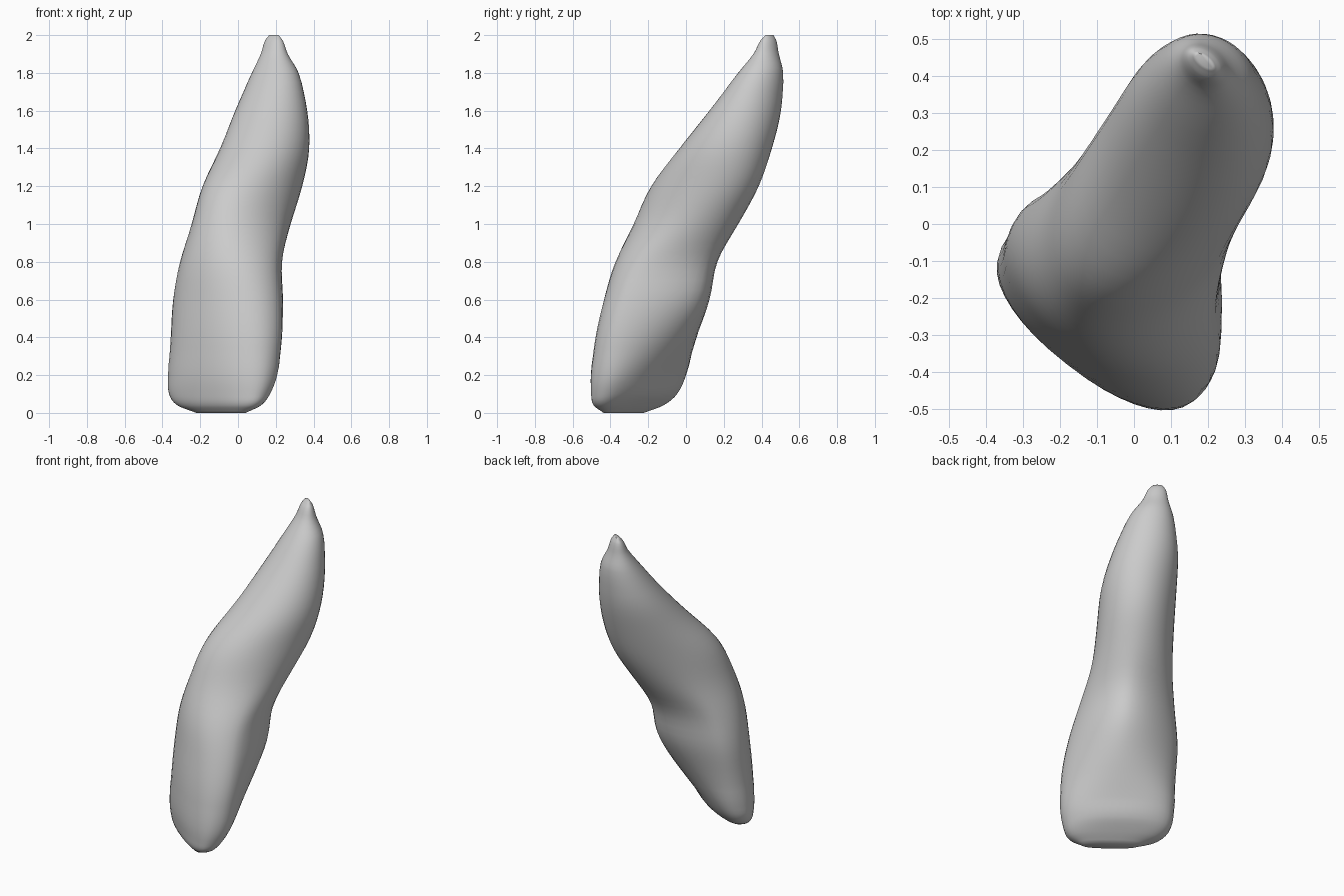
import bpy, bmesh, math

if "Cube" in bpy.data.objects:
    bpy.data.objects.remove(bpy.data.objects["Cube"])

# Cross-sections: z, centre x, centre y, half width, half depth,
#                 front squareness, back squareness, extra bulge of the back
SECTIONS = [
    (0.00, -0.09, -0.330, 0.16, 0.035, 2.6, 2.6, 0.00),
    (0.04, -0.10, -0.305, 0.265, 0.085, 2.5, 2.6, 0.00),
    (0.10, -0.098, -0.275, 0.315, 0.125, 2.4, 2.4, 0.01),
    (0.20, -0.080, -0.250, 0.335, 0.165, 2.3, 2.2, 0.00),
    (0.40, -0.056, -0.210, 0.34, 0.205, 2.2, 1.8, 0.05),
    (0.60, -0.047, -0.160, 0.328, 0.228, 2.15, 1.65, 0.09),
    (0.80, -0.032, -0.108, 0.288, 0.250, 2.1, 1.65, 0.055),
    (1.00, 0.018, 0.000, 0.242, 0.300, 2.0, 1.9, 0.01),
    (1.20, 0.076, 0.100, 0.23, 0.32, 2.0, 2.0, 0.00),
    (1.40, 0.142, 0.210, 0.225, 0.26, 2.0, 2.0, 0.00),
    (1.60, 0.176, 0.314, 0.195, 0.19, 2.0, 2.0, 0.00),
    (1.80, 0.197, 0.395, 0.13, 0.112, 2.0, 2.0, 0.00),
    (1.90, 0.192, 0.424, 0.078, 0.060, 2.0, 2.0, 0.00),
    (1.97, 0.190, 0.436, 0.054, 0.034, 2.0, 2.0, 0.00),
    (2.00, 0.190, 0.442, 0.03, 0.012, 2.0, 2.0, 0.00),
]
TURN = math.radians(38)      # the tooth is turned about z
SIDES, STEPS = 40, 4
C, S = math.cos(TURN), math.sin(TURN)


def blend(i, t):
    """Smooth curve through the sections (slopes taken over z)."""
    n = len(SECTIONS)
    p, q = SECTIONS[i], SECTIONS[i + 1]
    before, after = SECTIONS[max(i - 1, 0)], SECTIONS[min(i + 2, n - 1)]
    dz = q[0] - p[0]
    row = [p[0] + dz * t]
    for k in range(1, len(p)):
        m0 = (q[k] - before[k]) / (q[0] - before[0]) * dz
        m1 = (after[k] - p[k]) / (after[0] - p[0]) * dz
        row.append((2*t**3 - 3*t**2 + 1) * p[k] + (t**3 - 2*t**2 + t) * m0
                   + (3*t**2 - 2*t**3) * q[k] + (t**3 - t**2) * m1)
    return row


def signed_power(v, e):
    return math.copysign(abs(v) ** e, v)


def ring(bm, row):
    z, cx, cy, a, b, front, back, bulge = row
    verts = []
    for k in range(SIDES):
        ang = 2 * math.pi * k / SIDES
        p = back if math.sin(ang) > 0 else front
        u = signed_power(math.cos(ang), 2 / p)
        v = signed_power(math.sin(ang), 2 / p)
        depth = b * v
        if v > 0:            # swelling on the back of the crown
            depth += bulge * max(0, 1 - u * u) ** 1.5
        verts.append(bm.verts.new((cx + a*u*C + depth*S, cy - a*u*S + depth*C, z)))
    return verts


# Crown and root in one skin
bm = bmesh.new()
rows = [blend(i, j / STEPS) for i in range(len(SECTIONS) - 1) for j in range(STEPS)]
rows.append(list(SECTIONS[-1]))
rings = [ring(bm, r) for r in rows]
for lo, hi in zip(rings, rings[1:]):
    for k in range(SIDES):
        n = (k + 1) % SIDES
        bm.faces.new((lo[k], lo[n], hi[n], hi[k]))
bm.faces.new(rings[0][::-1])
bm.faces.new(rings[-1])

# Even out the section-to-section waviness a little
middle = [v for v in bm.verts if 0.25 < v.co.z < 1.75]
for _ in range(4):
    bmesh.ops.smooth_vert(bm, verts=middle, factor=0.4, use_axis_x=True,
                          use_axis_y=True, use_axis_z=False)
bmesh.ops.recalc_face_normals(bm, faces=bm.faces)

mesh = bpy.data.meshes.new("tooth")
bm.to_mesh(mesh)
bm.free()
tooth = bpy.data.objects.new("tooth", mesh)
bpy.context.collection.objects.link(tooth)
bpy.context.view_layer.objects.active = tooth
tooth.select_set(True)
bpy.ops.object.shade_smooth_by_angle(angle=math.radians(60))
